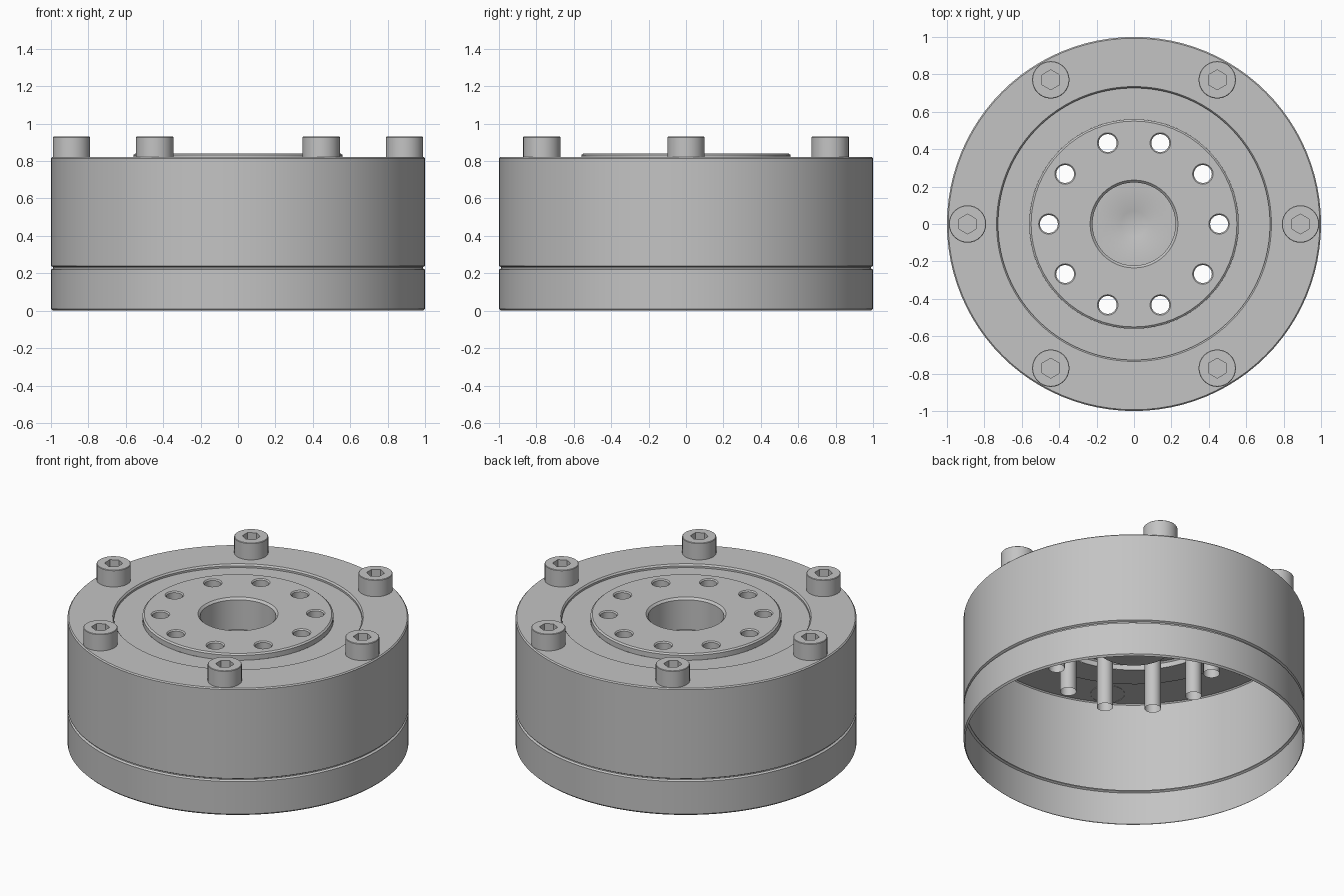
import bpy
import bmesh
from math import sin, cos, tau, radians
from mathutils import Vector

cube = bpy.data.objects.get("Cube")
if cube:
    bpy.data.objects.remove(cube)

# One plain metal colour
metal = bpy.data.materials.new("machined_grey")
metal.use_nodes = True
grey = (0.55, 0.55, 0.55, 1)
metal.diffuse_color = grey
metal.node_tree.nodes["Principled BSDF"].inputs["Base Color"].default_value = grey


def ring(bm, radius, z, sides, centre=(0, 0), turn=0.0):
    """A loop of vertices around a vertical axis."""
    return [bm.verts.new((centre[0] + radius * cos(turn + tau * i / sides),
                          centre[1] + radius * sin(turn + tau * i / sides), z))
            for i in range(sides)]


def lathe(bm, profile, sides, centre=(0, 0), turn=0.0):
    """Revolve (radius, z) points; a zero radius closes to a point. Returns first and last loops."""
    first = last = None
    for radius, z in profile:
        if radius == 0:
            loop = [bm.verts.new((*centre, z))]
        else:
            loop = ring(bm, radius, z, sides, centre, turn)
        if last:
            for i in range(sides):
                j = (i + 1) % sides
                if len(loop) == 1:
                    bm.faces.new((last[i], last[j], loop[0]))
                else:
                    bm.faces.new((last[i], last[j], loop[j], loop[i]))
        first = first or loop
        last = loop
    return first, last


def fill(bm, loops):
    """Fill the flat area between an outer loop and its holes."""
    edges = []
    for loop in loops:
        for i, v in enumerate(loop):
            pair = (v, loop[(i + 1) % len(loop)])
            edges.append(bm.edges.get(pair) or bm.edges.new(pair))
    bmesh.ops.triangle_fill(bm, use_beauty=True, use_dissolve=False,
                            edges=edges, normal=Vector((0, 0, 1)))


def finish(bm, name):
    mesh = bpy.data.meshes.new(name)
    bm.to_mesh(mesh)
    bm.free()
    mesh.materials.append(metal)
    obj = bpy.data.objects.new(name, mesh)
    bpy.context.collection.objects.link(obj)
    bpy.ops.object.select_all(action="DESELECT")
    obj.select_set(True)
    bpy.context.view_layer.objects.active = obj
    bpy.ops.object.shade_smooth_by_angle(angle=radians(30))
    return obj


def polar(radius, angle):
    return radius * cos(angle), radius * sin(angle)


# Lower ring: thin open skirt with chamfered edges
bm = bmesh.new()
lathe(bm, [(0.99, 0), (1, 0.01), (1, 0.22), (0.988, 0.227)], 96)
finish(bm, "lower_ring")

# Housing: groove, side wall, top rim and the sunken ring around the flange
bm = bmesh.new()
lathe(bm, [(0.988, 0.227), (0.988, 0.233), (1, 0.24), (1, 0.815), (0.993, 0.822),
           (0.735, 0.822), (0.727, 0.812), (0.727, 0.8), (0.56, 0.8)], 96)
finish(bm, "housing")

# Output flange: edge, bolt holes as open tubes, and centre bore with drill point
bm = bmesh.new()
TOP = 0.84
_, flange_edge = lathe(bm, [(0.56, 0.8), (0.56, 0.832), (0.55, TOP)], 64)
bore_edge, _ = lathe(bm, [(0.235, TOP), (0.222, 0.827), (0.222, 0.635),
                          (0.07, 0.635), (0, 0.605)], 48)
hole_edges = []
for k in range(10):
    spot = polar(0.455, tau * k / 10)
    edge, _ = lathe(bm, [(0.055, TOP), (0.048, 0.833), (0.048, 0.47)], 24, spot)
    hole_edges.append(edge)
fill(bm, [flange_edge, bore_edge] + hole_edges)
finish(bm, "output_flange")

# Six cap screws with hexagonal sockets
for k in range(6):
    bm = bmesh.new()
    spot = polar(0.89, tau * k / 6)
    _, rim = lathe(bm, [(0.1, 0.82), (0.1, 0.927), (0.097, 0.93)], 32, spot)
    socket, floor = lathe(bm, [(0.053, 0.93), (0.053, 0.87)], 6, spot, tau / 4)
    bm.faces.new(floor)
    fill(bm, [rim, socket])
    finish(bm, f"cap_screw_{k + 1}")
